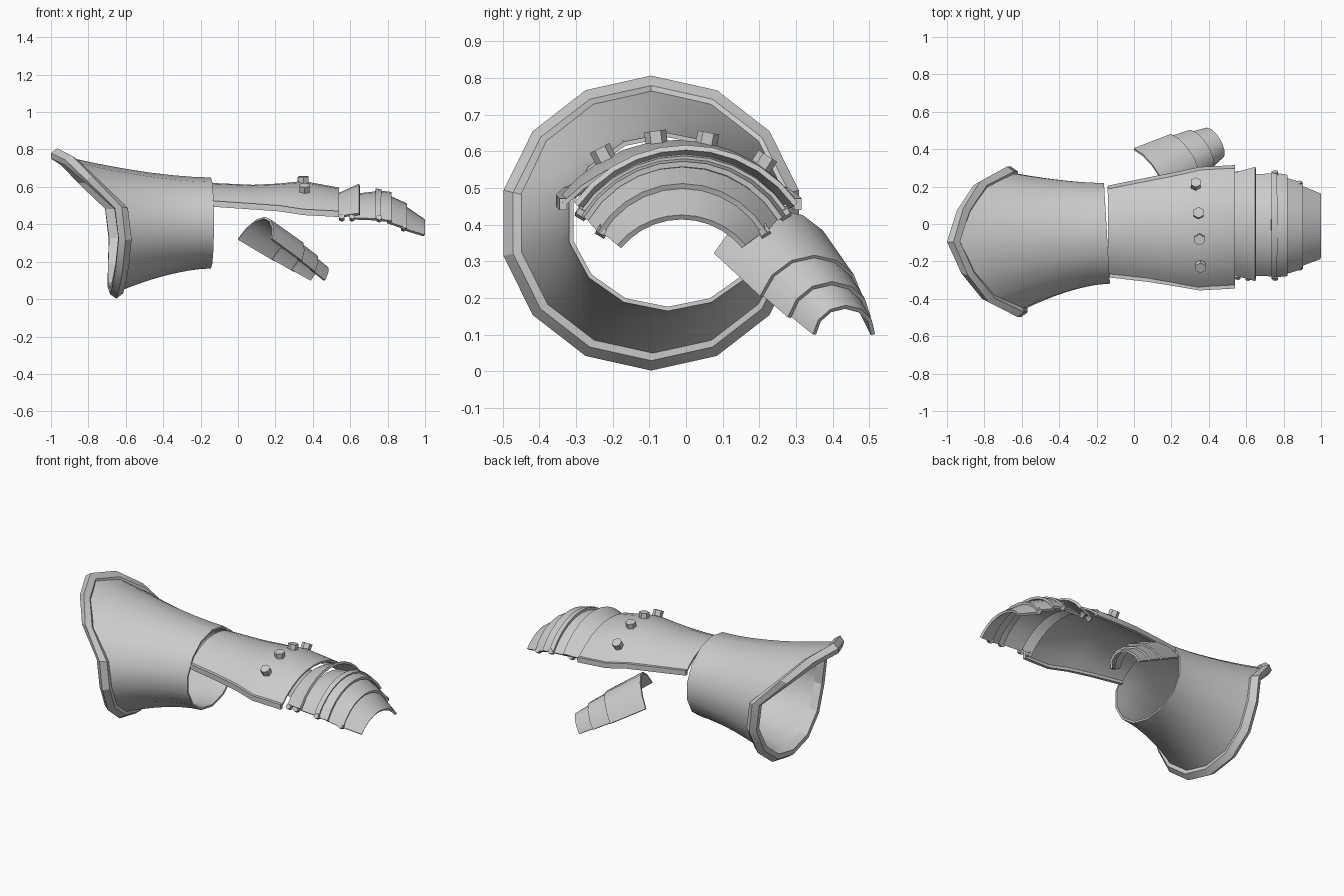
import bpy, bmesh, math
from mathutils import Vector

if "Cube" in bpy.data.objects:
    bpy.data.objects.remove(bpy.data.objects["Cube"])

steel = bpy.data.materials.new("steel_grey")
steel.use_nodes = True
colour = (0.6, 0.6, 0.6, 1)
steel.diffuse_color = colour
steel.node_tree.nodes["Principled BSDF"].inputs["Base Color"].default_value = colour


def finish(name, bm, thickness=0, angle=35):
    mesh = bpy.data.meshes.new(name)
    bm.to_mesh(mesh)
    bm.free()
    ob = bpy.data.objects.new(name, mesh)
    bpy.context.collection.objects.link(ob)
    mesh.materials.append(steel)
    bpy.ops.object.select_all(action='DESELECT')
    ob.select_set(True)
    bpy.context.view_layer.objects.active = ob
    if thickness:
        mod = ob.modifiers.new("thickness", 'SOLIDIFY')
        mod.thickness = thickness
        mod.offset = 0
        bpy.ops.object.modifier_apply(modifier=mod.name)
    bpy.ops.object.shade_smooth_by_angle(angle=math.radians(angle))
    return ob


def loft(name, rings, closed=False, loop=False, caps=False, thickness=0, angle=35):
    """Skin a list of point rings."""
    bm = bmesh.new()
    rows = [[bm.verts.new(p) for p in ring] for ring in rings]
    pairs = list(zip(rows, rows[1:])) + ([(rows[-1], rows[0])] if loop else [])
    n = len(rows[0])
    for a, b in pairs:
        for i in range(n if closed else n - 1):
            j = (i + 1) % n
            bm.faces.new((a[i], a[j], b[j], b[i]))
    if caps:
        bm.faces.new(rows[0])
        bm.faces.new(rows[-1])
    bmesh.ops.recalc_face_normals(bm, faces=bm.faces)
    return finish(name, bm, thickness, angle)


def arc(mid, half, up, n):
    """Circular arc spanning mid-half to mid+half, rising by up."""
    phi = 2 * math.atan(up.length / half.length)
    out = []
    for i in range(n + 1):
        a = phi * (2 * i / n - 1)
        rise = (math.cos(a) - math.cos(phi)) / (1 - math.cos(phi))
        out.append(mid + half * (math.sin(a) / math.sin(phi)) + up * rise)
    return out


def cross_arc(x, cy, w, top, edge, n=10):
    return arc(Vector((x, cy, edge)), Vector((0, w, 0)), Vector((0, 0, top - edge)), n)


def stud(name, pos, direction, radius, depth):
    bm = bmesh.new()
    bmesh.ops.create_cone(bm, cap_ends=True, segments=6, radius1=radius,
                          radius2=radius, depth=depth)
    ob = finish(name, bm, angle=20)
    ob.location = pos
    ob.rotation_euler = Vector(direction).to_track_quat('Z', 'Y').to_euler()


# Flared cuff: a fourteen-sided wrist ring eased out to a pointed rim
SIDES = 14
rim_x = [-0.965, -0.90, -0.80, -0.65, -0.63, -0.64, -0.65, -0.65]


def rim_point(k, dx, dr):
    a = 2 * math.pi * k / SIDES
    y = -0.095 + (0.413 + dr) * math.sin(a)
    z = 0.404 + (0.402 + dr) * math.cos(a)
    x = rim_x[min(k, SIDES - k)] - 0.07 * (y + 0.095)
    return Vector((x + dx, y, z))


def wrist_point(k):
    a = 2 * math.pi * k / SIDES
    y = -0.05 + 0.27 * math.sin(a)
    return Vector((-0.145 - 0.06 * (y + 0.05), y, 0.407 + 0.237 * math.cos(a)))


cuff = []
for s in range(9):
    t = s / 8
    ring = []
    for k in range(SIDES):
        w, r = wrist_point(k), rim_point(k, 0, -0.04)
        p = w.lerp(r, t ** 1.65)
        p.x = w.x + (r.x - w.x) * t
        ring.append(p)
    cuff.append(ring)
loft("cuff", cuff, closed=True, thickness=0.012, angle=50)

# Bevelled rim around the cuff mouth
section = [(0.035, -0.055), (0.035, -0.027), (0, 0), (-0.035, -0.025), (-0.035, -0.055)]
loft("cuff_rim", [[rim_point(k, *s) for s in section] for k in range(SIDES)],
     closed=True, loop=True, angle=25)

# Back-of-hand plate: x, centre y, half width, top z, edge z
hand = [(-0.14, -0.04, 0.235, 0.615, 0.51), (0.08, -0.03, 0.27, 0.605, 0.495),
        (0.22, -0.028, 0.295, 0.612, 0.485), (0.35, -0.025, 0.32, 0.625, 0.465),
        (0.54, -0.015, 0.32, 0.59, 0.455)]
loft("hand_plate", [cross_arc(*h) for h in hand], thickness=0.012)

# Raised strips along both plate edges
for label, side in (("left", 1), ("right", -1)):
    rings = []
    for x, cy, w, top, edge in hand:
        y = cy + side * w
        rings.append([Vector((x, y + dy, edge + dz)) for dy, dz in
                      ((-0.01, -0.016), (0.01, -0.016), (0.01, 0.016), (-0.01, 0.016))])
    loft("hand_edge_" + label, rings, closed=True, caps=True, angle=30)

# Knuckle bolts standing on the hand plate
for i, (x, y) in enumerate([(0.33, 0.205), (0.345, 0.055), (0.35, -0.08), (0.355, -0.22)]):
    radius, d = 0.43, y + 0.025
    up = Vector((0, d, math.sqrt(radius ** 2 - d ** 2))).normalized()
    stud("knuckle_bolt_%d" % (i + 1),
         Vector((x, -0.025, 0.625 - radius)) + up * (radius + 0.014), up, 0.03, 0.04)

# Overlapping finger lames, each given by its rear and front arc
lames = [
    [(0.54, 0.0, 0.27, 0.56, 0.44), (0.65, 0.0, 0.30, 0.61, 0.455)],
    [(0.62, -0.005, 0.265, 0.555, 0.43), (0.75, -0.005, 0.27, 0.57, 0.425)],
    [(0.735, -0.005, 0.283, 0.585, 0.425), (0.765, -0.005, 0.283, 0.58, 0.425)],
    [(0.74, -0.005, 0.275, 0.575, 0.425), (0.82, -0.008, 0.265, 0.565, 0.415)],
    [(0.80, -0.01, 0.255, 0.55, 0.41), (0.90, -0.01, 0.225, 0.505, 0.375)],
    [(0.88, -0.01, 0.215, 0.50, 0.375), (0.995, -0.012, 0.17, 0.42, 0.34)],
]
for i, pair in enumerate(lames):
    loft("finger_lame_%d" % (i + 1), [cross_arc(*p) for p in pair], thickness=0.015)

# Side rivets joining the lames
for label, side in (("left", 1), ("right", -1)):
    for i, (x, y, z) in enumerate([(0.555, 0.27, 0.435), (0.61, 0.275, 0.435),
                                   (0.755, 0.275, 0.43), (0.885, 0.22, 0.382)]):
        stud("rivet_%s_%d" % (label, i + 1), (x, side * y - 0.008, z),
             (0, side, 0.6), 0.016, 0.03)

# Thumb guard: three stepped lames running down and outward
base, tip = Vector((0.09, 0.24, 0.32)), Vector((0.425, 0.43, 0.10))
half_base, half_tip = Vector((0.09, -0.16, 0)), Vector((0.037, -0.08, 0))
up_base, up_tip = Vector((0.05, 0.01, 0.115)), Vector((0.042, 0.005, 0.075))


def thumb_arc(t, grow):
    return arc(base.lerp(tip, t), half_base.lerp(half_tip, t) * grow,
               up_base.lerp(up_tip, t) * grow, 6)


for i, (t0, g0, t1, g1) in enumerate([(0, 1, 0.53, 1.15), (0.48, 1.06, 0.79, 1.12),
                                      (0.74, 1.0, 1, 1.0)]):
    loft("thumb_lame_%d" % (i + 1), [thumb_arc(t0, g0), thumb_arc(t1, g1)], thickness=0.012)
